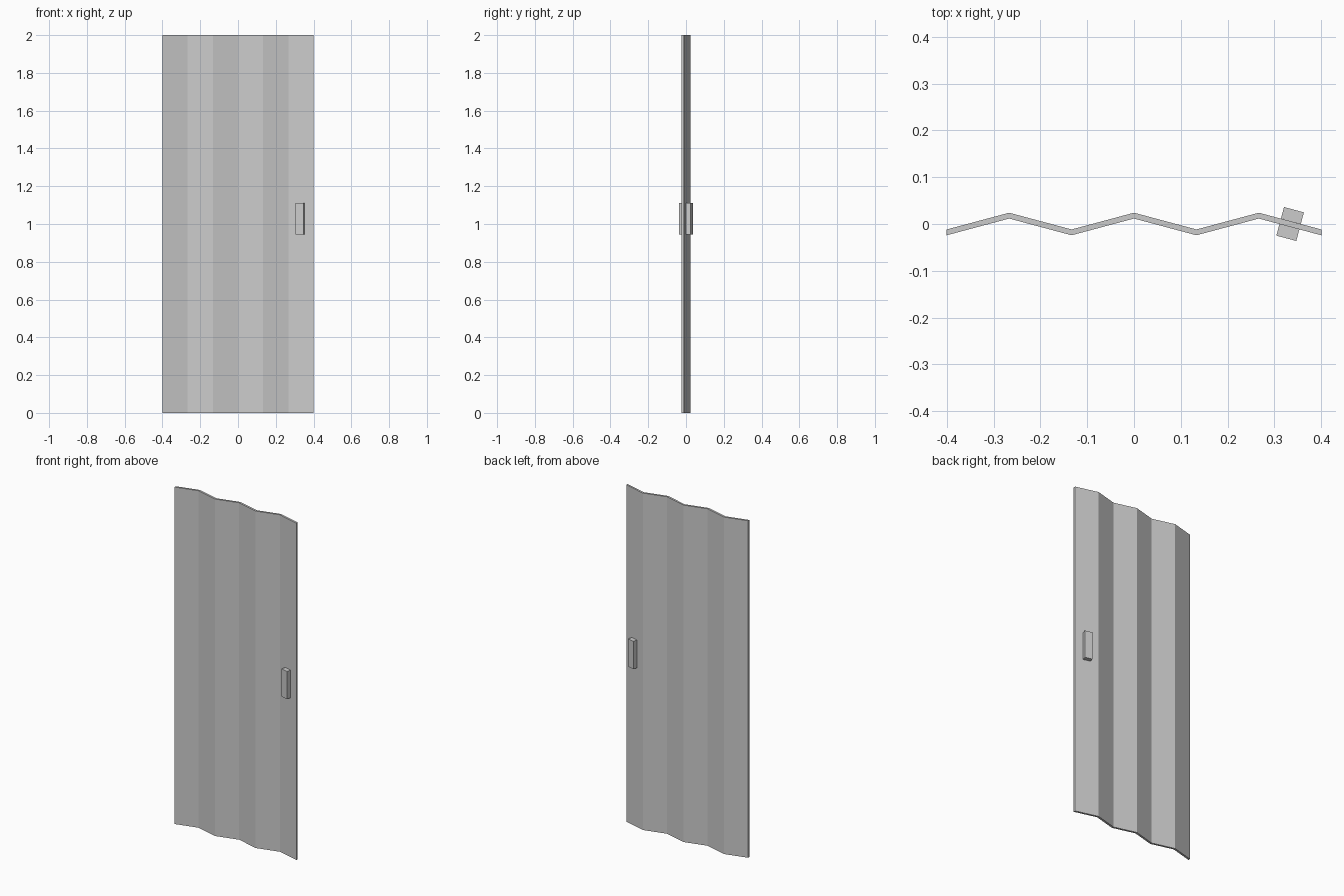
import bpy, bmesh, math
from mathutils import Matrix

if "Cube" in bpy.data.objects:
    bpy.data.objects.remove(bpy.data.objects["Cube"])

PANELS, WIDTH, HEIGHT = 6, 0.8, 2.0
FOLD = math.radians(15)
STEP = WIDTH / PANELS
AMP = STEP * math.tan(FOLD) / 2      # half depth of the folds
HALF_T = 0.0062                      # half thickness measured along y

grey = bpy.data.materials.new("light grey")
grey.diffuse_color = (0.6, 0.6, 0.6, 1)
grey.use_nodes = True
grey.node_tree.nodes["Principled BSDF"].inputs["Base Color"].default_value = grey.diffuse_color


def add_object(name, bm):
    bmesh.ops.recalc_face_normals(bm, faces=bm.faces)
    mesh = bpy.data.meshes.new(name)
    bm.to_mesh(mesh)
    bm.free()
    mesh.materials.append(grey)
    obj = bpy.data.objects.new(name, mesh)
    bpy.context.collection.objects.link(obj)
    return obj


# Folding door leaf: zigzag strip extruded upwards
bm = bmesh.new()
front, back = [], []
for i in range(PANELS + 1):
    x = -WIDTH / 2 + i * STEP
    y = AMP if i % 2 else -AMP
    front.append(bm.verts.new((x, y - HALF_T, 0)))
    back.append(bm.verts.new((x, y + HALF_T, 0)))
strip = [bm.faces.new((front[i], front[i + 1], back[i + 1], back[i]))
         for i in range(PANELS)]
result = bmesh.ops.extrude_face_region(bm, geom=strip, use_keep_orig=True)
top = [g for g in result["geom"] if isinstance(g, bmesh.types.BMVert)]
bmesh.ops.translate(bm, verts=top, vec=(0, 0, HEIGHT))
add_object("folding_panels", bm)

# Handle blocks, one on each side of the last panel
for name, side in (("front_handle", -1), ("back_handle", 1)):
    bm = bmesh.new()
    bmesh.ops.create_cube(bm, size=1, matrix=(
        Matrix.Translation((0.3335, 0, 1.0275))
        @ Matrix.Rotation(-FOLD, 4, 'Z')
        @ Matrix.Translation((0, side * 0.0188, 0))
        @ Matrix.Diagonal((0.044, 0.0256, 0.165, 1))))
    add_object(name, bm)
